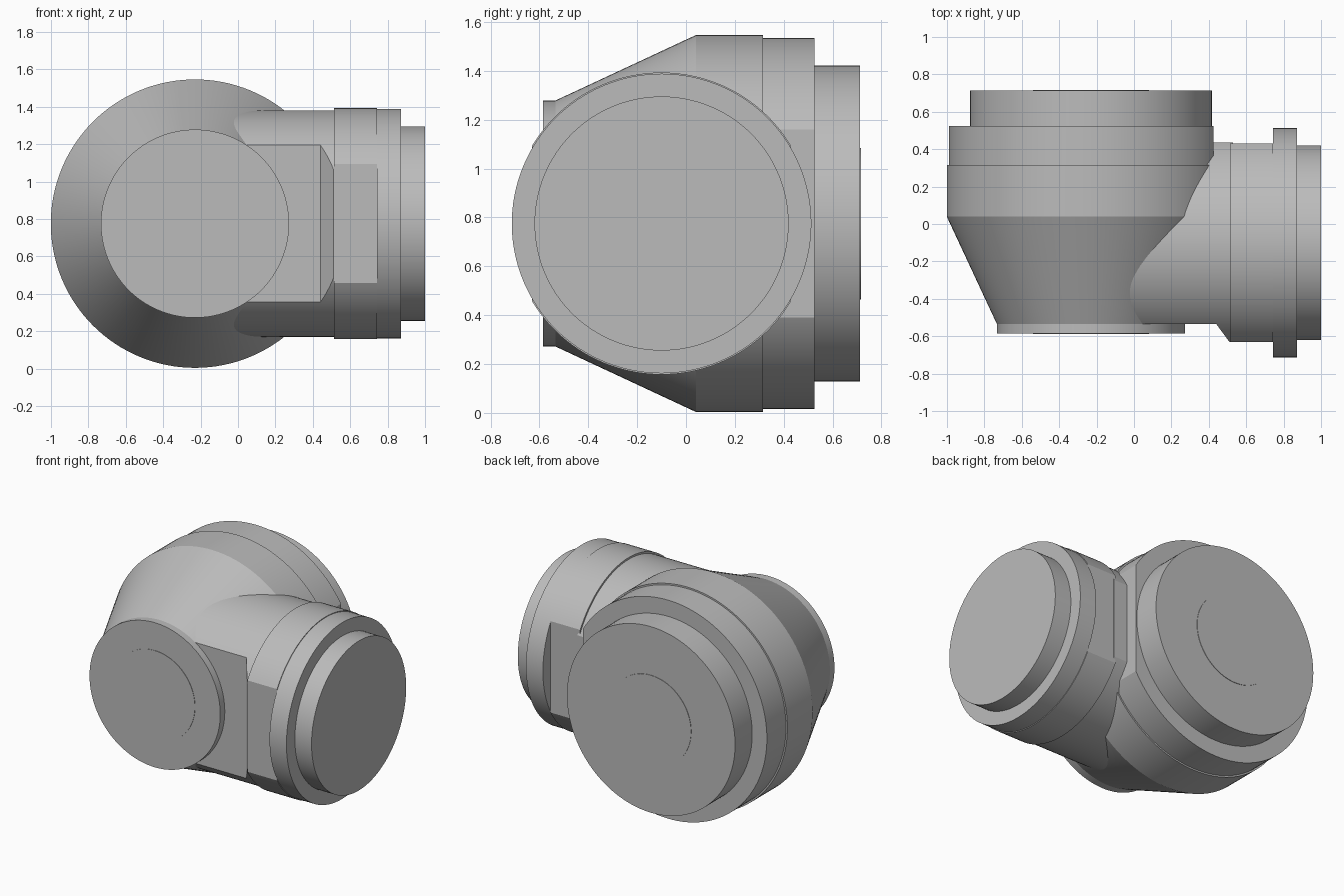
import bpy, bmesh, math
from mathutils import Vector

old = bpy.data.objects.get("Cube")
if old:
    bpy.data.objects.remove(old, do_unlink=True)

SEGMENTS = 128
CENTRE_Z = 0.775
BODY_X = -0.23     # main axis runs along y here
BRANCH_Y = -0.10   # side axis runs along x here

grey = bpy.data.materials.new("plain grey")
grey.use_nodes = True
colour = (0.5, 0.5, 0.5, 1)
grey.diffuse_color = colour
grey.node_tree.nodes["Principled BSDF"].inputs["Base Color"].default_value = colour


def lathe(name, axis, profile, cuts=()):
    """Turn (position, radius) stations about an axis, then trim with (point, outward normal) planes."""
    bm = bmesh.new()
    rings = []
    for pos, radius in profile:
        ring = []
        for i in range(SEGMENTS):
            a = 2 * math.pi * i / SEGMENTS
            u, v = radius * math.cos(a), radius * math.sin(a)
            if axis == "y":
                co = (BODY_X + u, pos, CENTRE_Z + v)
            else:
                co = (pos, BRANCH_Y + u, CENTRE_Z + v)
            ring.append(bm.verts.new(co))
        rings.append(ring)
    for a, b in zip(rings, rings[1:]):
        for i in range(SEGMENTS):
            j = (i + 1) % SEGMENTS
            bm.faces.new((a[i], a[j], b[j], b[i]))
    bm.faces.new(rings[0])
    bm.faces.new(rings[-1])
    for point, normal in cuts:
        geom = bm.verts[:] + bm.edges[:] + bm.faces[:]
        cut = bmesh.ops.bisect_plane(bm, geom=geom, plane_co=Vector(point),
                                     plane_no=Vector(normal), clear_outer=True)
        edges = [e for e in cut["geom_cut"] if isinstance(e, bmesh.types.BMEdge)]
        bmesh.ops.holes_fill(bm, edges=edges, sides=0)
    bmesh.ops.recalc_face_normals(bm, faces=bm.faces[:])
    mesh = bpy.data.meshes.new(name)
    bm.to_mesh(mesh)
    bm.free()
    mesh.materials.append(grey)
    obj = bpy.data.objects.new(name, mesh)
    bpy.context.collection.objects.link(obj)
    bpy.ops.object.select_all(action="DESELECT")
    obj.select_set(True)
    bpy.context.view_layer.objects.active = obj
    bpy.ops.object.shade_smooth_by_angle(angle=math.radians(20))
    return obj


# Main body: front disc, cone and wide barrel
lathe("main_body", "y", [(-0.588, 0.31), (-0.585, 0.31), (-0.585, 0.503),
                         (-0.535, 0.503), (0.04, 0.771), (0.315, 0.771)])

# Rear collar, flattened towards the branch
lathe("rear_collar", "y", [(0.315, 0.76), (0.525, 0.76)],
      [((0.425, 0, 0), (1, 0, 0))])
lathe("rear_end", "y", [(0.525, 0.647), (0.713, 0.647), (0.713, 0.31), (0.716, 0.31)])

# Side branch with flats front and back
back_flat = ((0, 0.437, 0), (0, 1, 0))
lathe("branch_neck", "x", [(-0.15, 0.605), (0.44, 0.605)],
      [((0, -0.535, 0), (0, -1, 0)), back_flat])

# Sloped step between the two front flats
lathe("branch_chamfer", "x", [(0.44, 0.605), (0.53, 0.605)],
      [((0.44, -0.535, 0), (-0.095, -0.07, 0)),
       ((0, -0.63, 0), (0, -1, 0)), back_flat])
lathe("branch_sleeve", "x", [(0.513, 0.618), (0.742, 0.618)],
      [((0, -0.63, 0), (0, -1, 0)), ((0, 0.43, 0), (0, 1, 0))])

# Flange and end plug
lathe("branch_flange", "x", [(0.742, 0.613), (0.872, 0.613)])
lathe("branch_end", "x", [(0.872, 0.52), (1.0, 0.52)])
